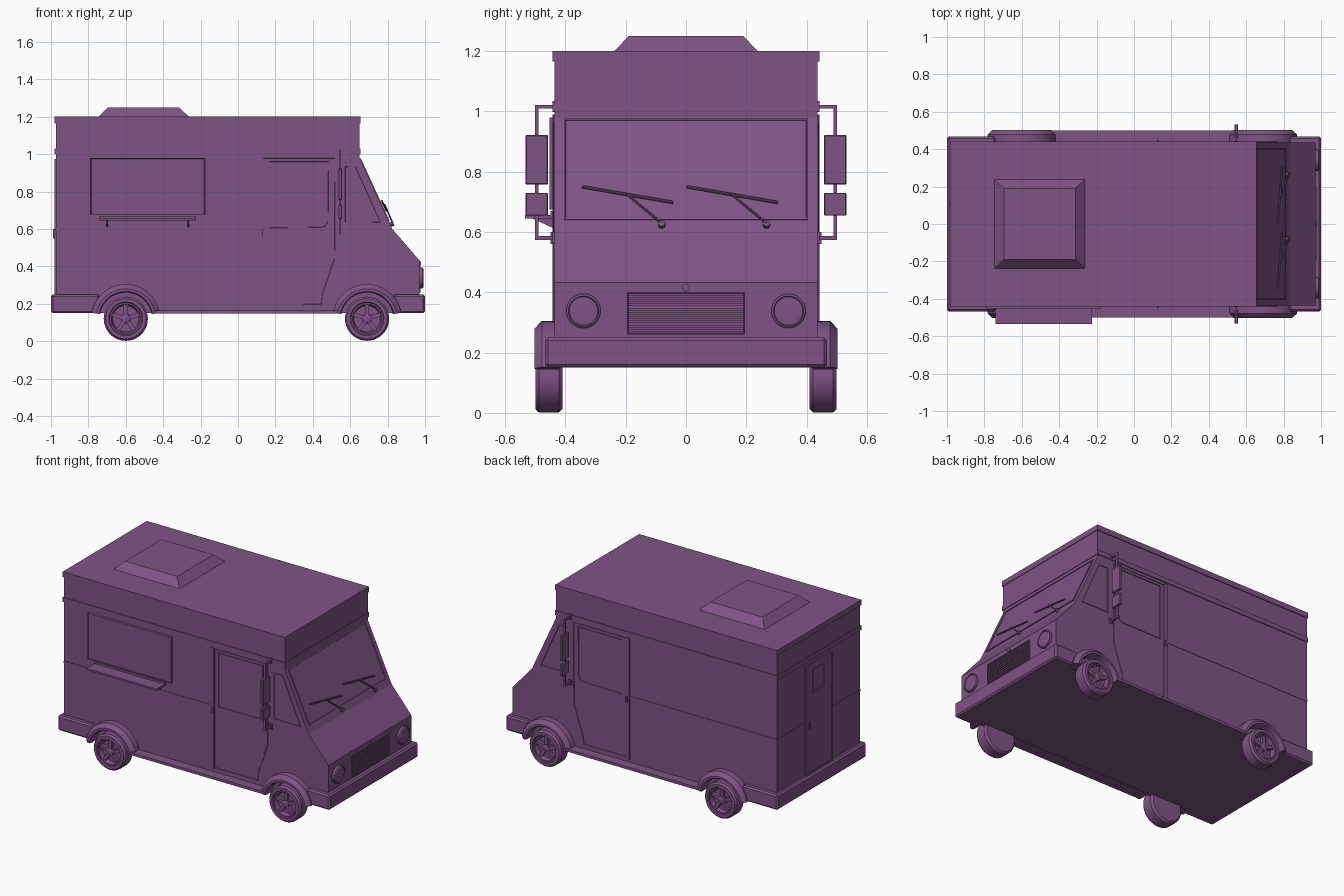
import bpy, bmesh, math
from mathutils import Vector, Matrix

cube = bpy.data.objects.get("Cube")
if cube:
    bpy.data.objects.remove(cube, do_unlink=True)

paint = bpy.data.materials.new("purple")
paint.use_nodes = True
COLOUR = (0.21, 0.09, 0.23, 1)
paint.diffuse_color = COLOUR
paint.node_tree.nodes["Principled BSDF"].inputs["Base Color"].default_value = COLOUR


def finish(name, bm, smooth=False):
    bmesh.ops.recalc_face_normals(bm, faces=bm.faces)
    mesh = bpy.data.meshes.new(name)
    bm.to_mesh(mesh)
    bm.free()
    mesh.materials.append(paint)
    obj = bpy.data.objects.new(name, mesh)
    bpy.context.collection.objects.link(obj)
    if smooth:
        bpy.ops.object.select_all(action='DESELECT')
        obj.select_set(True)
        bpy.context.view_layer.objects.active = obj
        bpy.ops.object.shade_smooth_by_angle(angle=math.radians(35))
    return obj


def box(name, low, high, bevel=0):
    """Box between two corners, optionally chamfered."""
    low, high = Vector(low), Vector(high)
    bm = bmesh.new()
    size = high - low
    bmesh.ops.create_cube(bm, size=1, matrix=Matrix.Translation((low + high) / 2)
                          @ Matrix.Diagonal((*[abs(c) for c in size], 1)))
    if bevel:
        bmesh.ops.bevel(bm, geom=bm.edges[:], offset=bevel, segments=1, affect='EDGES')
    return finish(name, bm)


def panel(name, points, out, thick=0.006, border=0.0, recess=0.004):
    """Flat plate raised from a surface, with an optional sunken centre."""
    bm = bmesh.new()
    out = Vector(out).normalized()
    face = bm.faces.new([bm.verts.new(p) for p in points])
    face.normal_update()
    if face.normal.dot(out) < 0:
        face.normal_flip()
    made = bmesh.ops.extrude_face_region(bm, geom=[face])["geom"]
    bmesh.ops.translate(bm, vec=out * thick, verts=[g for g in made if isinstance(g, bmesh.types.BMVert)])
    top = [g for g in made if isinstance(g, bmesh.types.BMFace)]
    bm.normal_update()
    if border:
        bmesh.ops.inset_individual(bm, faces=top, thickness=border, depth=0)
        bmesh.ops.inset_individual(bm, faces=top, thickness=0.002, depth=-recess)
    return finish(name, bm)


def revolve(name, profile, centre, axis, start=0, sweep=360, steps=32, closed=False):
    """Spin a (radius, offset) profile about an axis through the centre."""
    bm = bmesh.new()
    axis = Vector(axis)
    side = Vector((1, 0, 0)) if abs(axis.y) else Vector((0, 1, 0))
    side = Matrix.Rotation(math.radians(start), 3, axis) @ side
    verts = [bm.verts.new(Vector(centre) + side * r + axis * h) for r, h in profile]
    pairs = list(zip(verts, verts[1:] + verts[:1] if closed else verts[1:]))
    edges = [bm.edges.new(p) for p in pairs]
    bmesh.ops.spin(bm, geom=verts + edges, cent=centre, axis=axis,
                   angle=math.radians(sweep), steps=steps)
    bmesh.ops.remove_doubles(bm, verts=bm.verts, dist=0.0003)
    if closed:
        bmesh.ops.holes_fill(bm, edges=[e for e in bm.edges if e.is_boundary])
    return finish(name, bm, True)


def rod(name, a, b, radius):
    a, b = Vector(a), Vector(b)
    bm = bmesh.new()
    turn = (b - a).to_track_quat('Z', 'Y').to_matrix().to_4x4()
    bmesh.ops.create_cone(bm, cap_ends=True, segments=8, radius1=radius, radius2=radius,
                          depth=(b - a).length, matrix=Matrix.Translation((a + b) / 2) @ turn)
    return finish(name, bm)


HALF = 0.436     # half width of the body
REAR = -0.974
NOSE = 0.97

# Body: side profile extruded across the width
profile = [(REAR, 0.15), (NOSE, 0.15), (NOSE, 0.432), (0.825, 0.6), (0.65, 0.98), (0.65, 1.2), (REAR, 1.2)]
bm = bmesh.new()
shell = bm.faces.new([bm.verts.new((x, -HALF, z)) for x, z in profile])
made = bmesh.ops.extrude_face_region(bm, geom=[shell])["geom"]
bmesh.ops.translate(bm, vec=(0, 2 * HALF, 0), verts=[g for g in made if isinstance(g, bmesh.types.BMVert)])
finish("body", bm)

# Trim bands
for name, z0, z1, front, grow in (("roof_band", 1.165, 1.2, 0.654, 0.006),
                                  ("upper_band", 1.0, 1.03, 0.654, 0.006),
                                  ("waist_band", 0.592, 0.606, 0.11, 0.003)):
    box(name, (REAR - grow, -HALF - grow, z0), (front, HALF + grow, z1))

# Roof vent: tapered block
bm = bmesh.new()
bmesh.ops.create_cube(bm, size=1)
for v in bm.verts:
    hx, hy = (0.191, 0.19) if v.co.z > 0 else (0.242, 0.238)
    v.co = Vector((-0.505 + 2 * hx * v.co.x, 2 * hy * v.co.y, 1.225 + 0.05 * v.co.z))
finish("roof_vent", bm)

# Bumpers
box("rear_bumper", (-1, -0.468, 0.15), (-0.74, 0.468, 0.25), 0.01)
box("front_bumper", (0.83, -0.468, 0.15), (1, 0.468, 0.25), 0.01)

# Parts repeated on both sides
for s, tag in ((1, "far"), (-1, "serving")):
    out = (0, s, 0)
    wall = lambda pts, y=HALF: [(x, s * y, z) for x, z in pts]
    box("running_board_" + tag, (-0.46, s * 0.42, 0.148), (0.55, s * 0.5, 0.165))

    # Cab door with a window and a rear rail
    panel("cab_door_" + tag, wall([(0.13, 0.19), (0.45, 0.19), (0.46, 0.25), (0.525, 0.44),
                                   (0.525, 0.985), (0.13, 0.985)]), out, 0.004, 0.008, 0.003)
    panel("door_window_" + tag, wall([(0.16, 0.6), (0.45, 0.6), (0.475, 0.61), (0.49, 0.64),
                                      (0.49, 0.965), (0.16, 0.965)]), out, 0.005, 0.008)
    box("door_rail_" + tag, (0.108, s * 0.43, 0.18), (0.13, s * (HALF + 0.006), 0.99))
    box("door_handle_" + tag, (0.122, s * 0.43, 0.56), (0.132, s * 0.45, 0.6))
    panel("quarter_window_" + tag, wall([(0.565, 0.63), (0.77, 0.63), (0.635, 0.94), (0.565, 0.94)]),
          out, 0.004, 0.01)

    # Mirrors on a bracket
    for z in (1.016, 0.58):
        box("mirror_arm_" + tag, (0.54, s * 0.43, z - 0.006), (0.552, s * 0.501, z + 0.006))
        box("mirror_mount_" + tag, (0.534, s * 0.43, z - 0.018), (0.558, s * 0.443, z + 0.018))
    box("mirror_post_" + tag, (0.54, s * 0.489, 0.574), (0.552, s * 0.501, 1.022))
    box("large_mirror_" + tag, (0.537, s * 0.458, 0.757), (0.557, s * 0.532, 0.922), 0.003)
    box("small_mirror_" + tag, (0.537, s * 0.458, 0.654), (0.557, s * 0.532, 0.73), 0.003)

    # Headlight
    revolve("headlight_" + tag, [(0.057, 0), (0.057, 0.016), (0.05, 0.021), (0.047, 0.017), (0, 0.022)],
            (NOSE, s * 0.34, 0.338), (1, 0, 0))

    # Wheels and arches
    for x, end in ((-0.6, "rear"), (0.69, "front")):
        label = end + "_" + tag
        hub = (x, 0, 0.12)
        turn = lambda pts: [(r, s * y) for r, y in pts]
        revolve("wheel_arch_" + label,
                turn([(0.185, 0.42), (0.185, 0.478), (0.16, 0.502), (0.146, 0.502), (0.14, 0.49), (0.14, 0.42)]),
                hub, (0, 1, 0), -10, -160, 20, True)
        revolve("tyre_" + label,
                turn([(0, 0.41), (0.106, 0.41), (0.118, 0.422), (0.118, 0.488), (0.108, 0.5), (0.09, 0.5),
                      (0.086, 0.494), (0.078, 0.494), (0.07, 0.465), (0, 0.465)]), hub, (0, 1, 0), steps=36)
        revolve("hub_" + label, turn([(0.026, 0.46), (0.024, 0.488), (0.015, 0.493), (0, 0.493)]),
                hub, (0, 1, 0), steps=16)
        for i in range(5):
            spoke = box("spoke_" + label, (0.015, s * 0.462, -0.011), (0.078, s * 0.486, 0.011))
            spoke.rotation_euler.y = -math.radians(90 + 72 * i)
            spoke.location = hub

# Serving hatch with shelf and brackets
panel("serving_hatch", [(x, -HALF, z) for x, z in ((-0.79, 0.675), (-0.175, 0.675), (-0.175, 0.98), (-0.79, 0.98))],
      (0, -1, 0), 0.017, 0.006, 0.003)
box("serving_shelf", (-0.74, -0.534, 0.645), (-0.225, -0.43, 0.657))
box("shelf_back", (-0.74, -0.45, 0.645), (-0.225, -0.43, 0.67))
for x in (-0.7, -0.265):
    panel("shelf_bracket", [(x - 0.004, -0.43, 0.608), (x - 0.004, -0.51, 0.645), (x - 0.004, -0.43, 0.645)],
          (1, 0, 0), 0.008)

# Rear door with a small window and handle
rear = lambda y0, y1, z0, z1: [(REAR, y, z) for y, z in ((y0, z0), (y1, z0), (y1, z1), (y0, z1))]
panel("rear_door", rear(-0.14, 0.14, 0.25, 0.975), (-1, 0, 0), 0.007, 0.012, 0.003)
panel("rear_window", rear(-0.06, 0.07, 0.775, 0.93), (-1, 0, 0), 0.008, 0.008)
box("rear_handle", (REAR - 0.014, 0.1, 0.55), (REAR, 0.112, 0.6))

# Windscreen on the sloped front
slope = Vector((0.38, 0, 0.175)).normalized()
glass = lambda y, z, lift=0.0: Vector((0.65 + (0.98 - z) * 0.175 / 0.38, y, z)) + slope * lift
panel("windscreen", [glass(-0.405, 0.64), glass(0.405, 0.64), glass(0.405, 0.975), glass(-0.405, 0.975)],
      slope, 0.005, 0.008)

# Wipers
for y in (-0.08, 0.267):
    rod("wiper_pivot", glass(y, 0.622), glass(y, 0.622, 0.018), 0.012)
    rod("wiper_arm", glass(y, 0.622, 0.015), glass(y - 0.12, 0.722, 0.018), 0.004)
    rod("wiper_blade", glass(y - 0.265, 0.745, 0.012), glass(y + 0.037, 0.693, 0.012), 0.005)

# Grille with slats, and a round latch above it
panel("grille", [(NOSE, y, z) for y, z in ((-0.195, 0.26), (0.195, 0.26), (0.195, 0.4), (-0.195, 0.4))],
      (1, 0, 0), 0.006, 0.004, 0.005)
for i in range(9):
    z = 0.274 + i * 0.014
    box("grille_slat", (NOSE - 0.005, -0.191, z - 0.004), (NOSE + 0.006, 0.191, z + 0.004))
revolve("hood_latch", [(0.013, 0), (0.013, 0.006), (0, 0.008)], (NOSE, 0, 0.415), (1, 0, 0), steps=16)
